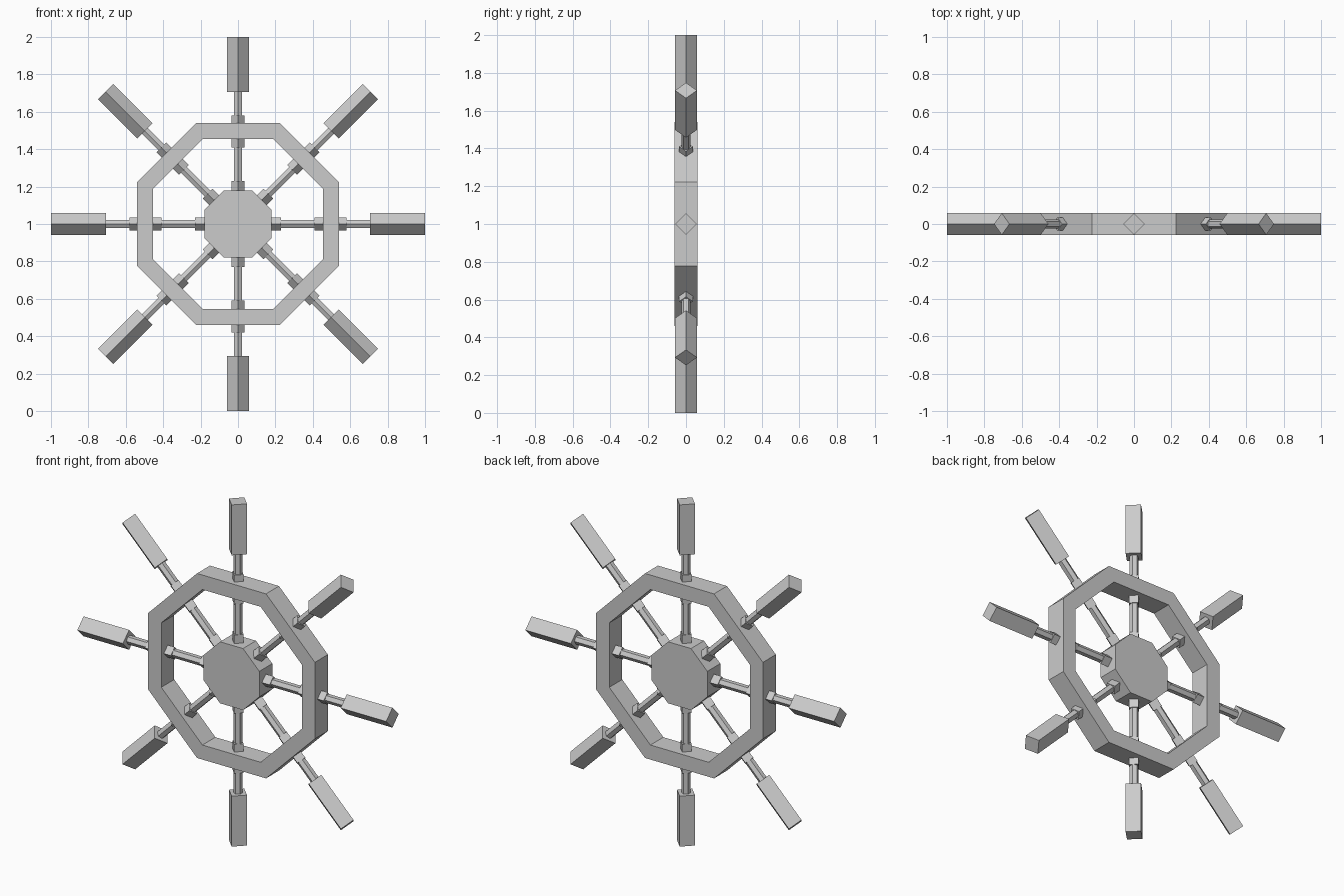
import bpy, bmesh, math
from mathutils import Matrix

if "Cube" in bpy.data.objects:
    bpy.data.objects.remove(bpy.data.objects["Cube"])

CENTRE = Matrix.Translation((0, 0, 1))
DEPTH = 0.06          # half thickness of rim and hub
SPOKES = 8


def finish(bm, name):
    bmesh.ops.recalc_face_normals(bm, faces=bm.faces)
    bm.transform(CENTRE)
    mesh = bpy.data.meshes.new(name)
    bm.to_mesh(mesh)
    bm.free()
    obj = bpy.data.objects.new(name, mesh)
    bpy.context.collection.objects.link(obj)
    return obj


def octagon(bm, apothem, y):
    r = apothem / math.cos(math.pi / 8)
    angles = [math.pi / 8 + i * math.pi / 4 for i in range(8)]
    return [bm.verts.new((r * math.cos(a), y, r * math.sin(a))) for a in angles]


def spoke_part(name, index, start, end, radius, sides):
    # prism lying along a spoke, one edge facing the front
    bm = bmesh.new()
    bmesh.ops.create_cone(bm, cap_ends=True, segments=sides, radius1=radius,
                          radius2=radius, depth=end - start)
    bm.transform(Matrix.Rotation(index * math.tau / SPOKES, 4, 'Y')
                 @ Matrix.Translation((0, 0, (start + end) / 2)))
    return finish(bm, f"{name}_{index + 1}")


# Octagonal rim
bm = bmesh.new()
loops = [octagon(bm, a, y) for a, y in
         ((0.54, -DEPTH), (0.54, DEPTH), (0.455, DEPTH), (0.455, -DEPTH))]
for k in range(4):
    a, b = loops[k], loops[(k + 1) % 4]
    for i in range(8):
        j = (i + 1) % 8
        bm.faces.new((a[i], a[j], b[j], b[i]))
finish(bm, "rim")

# Octagonal hub
bm = bmesh.new()
front, back = octagon(bm, 0.18, -DEPTH), octagon(bm, 0.18, DEPTH)
bm.faces.new(front)
bm.faces.new(back)
for i in range(8):
    j = (i + 1) % 8
    bm.faces.new((front[i], front[j], back[j], back[i]))
finish(bm, "hub")

# Spokes with collars and handles
for n in range(SPOKES):
    spoke_part("spoke_rod", n, 0.15, 0.72, 0.025, 6)
    spoke_part("hub_collar", n, 0.16, 0.23, 0.036, 4)
    spoke_part("rim_collar", n, 0.41, 0.58, 0.036, 4)
    spoke_part("handle", n, 0.705, 1.0, 0.058, 4)
